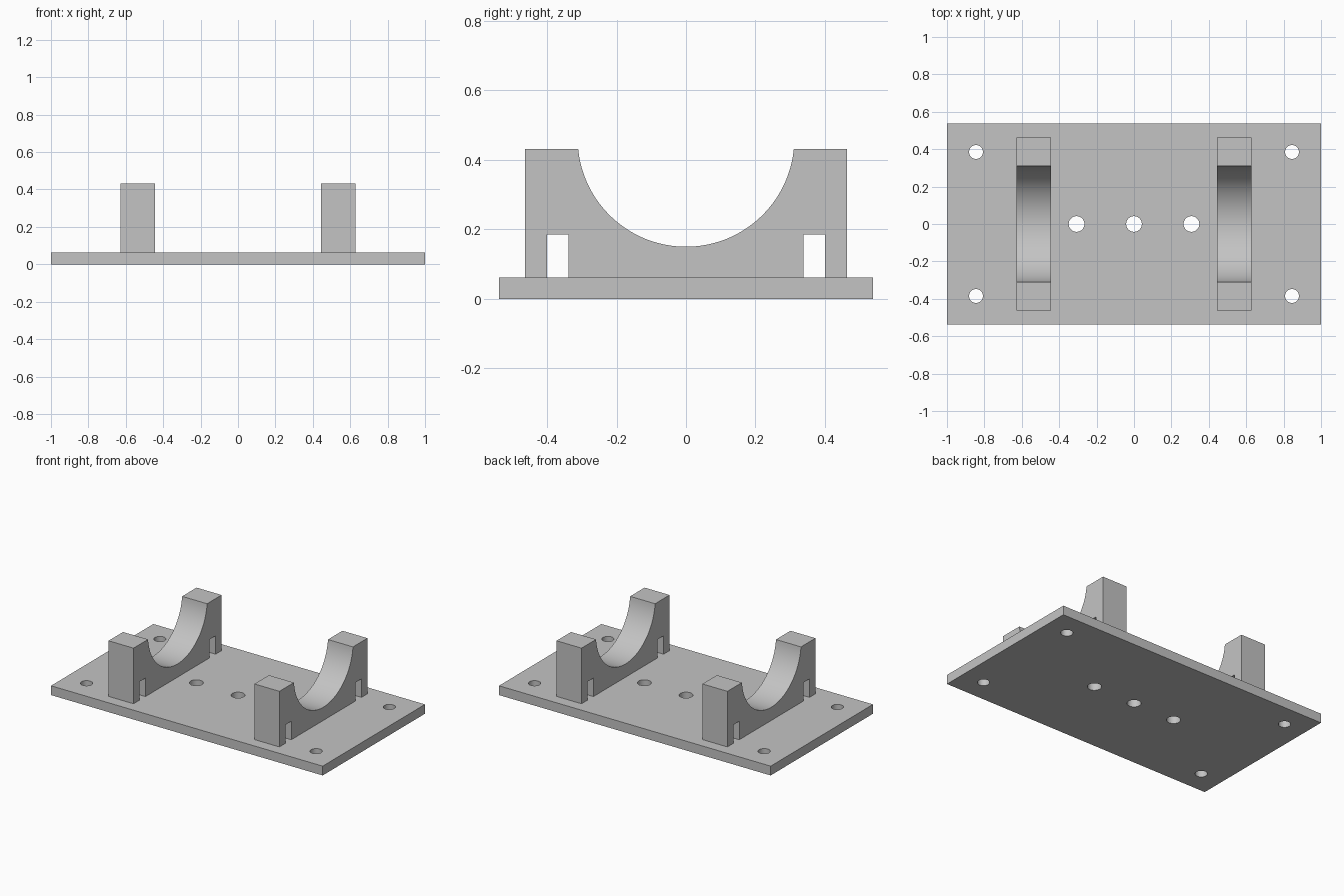
import bpy, bmesh, math
from mathutils import Matrix

cube = bpy.data.objects.get("Cube")
if cube:
    bpy.data.objects.remove(cube, do_unlink=True)

PLATE_TOP = 0.062

grey = bpy.data.materials.new("plain grey")
grey.use_nodes = True
colour = (0.55, 0.55, 0.55, 1)
grey.diffuse_color = colour
grey.node_tree.nodes["Principled BSDF"].inputs["Base Color"].default_value = colour


def add_object(name, bm):
    bmesh.ops.recalc_face_normals(bm, faces=bm.faces)
    mesh = bpy.data.meshes.new(name)
    bm.to_mesh(mesh)
    bm.free()
    mesh.materials.append(grey)
    obj = bpy.data.objects.new(name, mesh)
    bpy.context.collection.objects.link(obj)
    return obj


def smooth(obj):
    bpy.ops.object.select_all(action='DESELECT')
    obj.select_set(True)
    bpy.context.view_layer.objects.active = obj
    bpy.ops.object.shade_smooth_by_angle(angle=math.radians(30))


# Base plate
bm = bmesh.new()
bmesh.ops.create_cube(bm, size=1, matrix=Matrix.Translation((0, 0, PLATE_TOP / 2))
                      @ Matrix.Diagonal((2, 1.076, PLATE_TOP, 1)))
plate = add_object("base_plate", bm)

# Screw holes: four at the corners, three along the middle
holes = [(sx * 0.845, sy * 0.385, 0.037) for sx in (-1, 1) for sy in (-1, 1)]
holes += [(x, 0, 0.042) for x in (-0.307, 0, 0.307)]
bm = bmesh.new()
for x, y, r in holes:
    bmesh.ops.create_cone(bm, cap_ends=True, segments=32, radius1=r, radius2=r,
                          depth=0.3, matrix=Matrix.Translation((x, y, 0)))
cutter = add_object("hole_cutter", bm)
cutter.hide_render = True
cut = plate.modifiers.new("holes", 'BOOLEAN')
cut.operation = 'DIFFERENCE'
cut.solver = 'EXACT'
cut.object = cutter
bpy.context.view_layer.objects.active = plate
bpy.ops.object.modifier_apply(modifier=cut.name)
bpy.data.objects.remove(cutter, do_unlink=True)
smooth(plate)


# Cradle side profile: strap slots at the foot, round saddle on top
def cradle(name, centre_x):
    top, half, radius, saddle_z, slot_top = 0.432, 0.463, 0.312, 0.462, 0.185
    foot = [(half, PLATE_TOP), (0.40, PLATE_TOP), (0.40, slot_top),
            (0.338, slot_top), (0.338, PLATE_TOP)]
    start = math.asin((saddle_z - top) / radius)
    steps = 48
    angles = [start + (math.pi - 2 * start) * i / steps for i in range(steps + 1)]
    saddle = [(radius * math.cos(a), saddle_z - radius * math.sin(a)) for a in angles]
    mirrored_foot = [(-y, z) for y, z in reversed(foot)]
    outline = [(half, top)] + saddle + [(-half, top)] + mirrored_foot[::-1] + foot[::-1]
    width = 0.184
    bm = bmesh.new()
    face = bm.faces.new([bm.verts.new((centre_x - width / 2, y, z)) for y, z in outline])
    result = bmesh.ops.extrude_face_region(bm, geom=[face], use_keep_orig=True)
    moved = [v for v in result["geom"] if isinstance(v, bmesh.types.BMVert)]
    bmesh.ops.translate(bm, verts=moved, vec=(width, 0, 0))
    smooth(add_object(name, bm))


cradle("left_cradle", 0.537)
cradle("right_cradle", -0.537)
